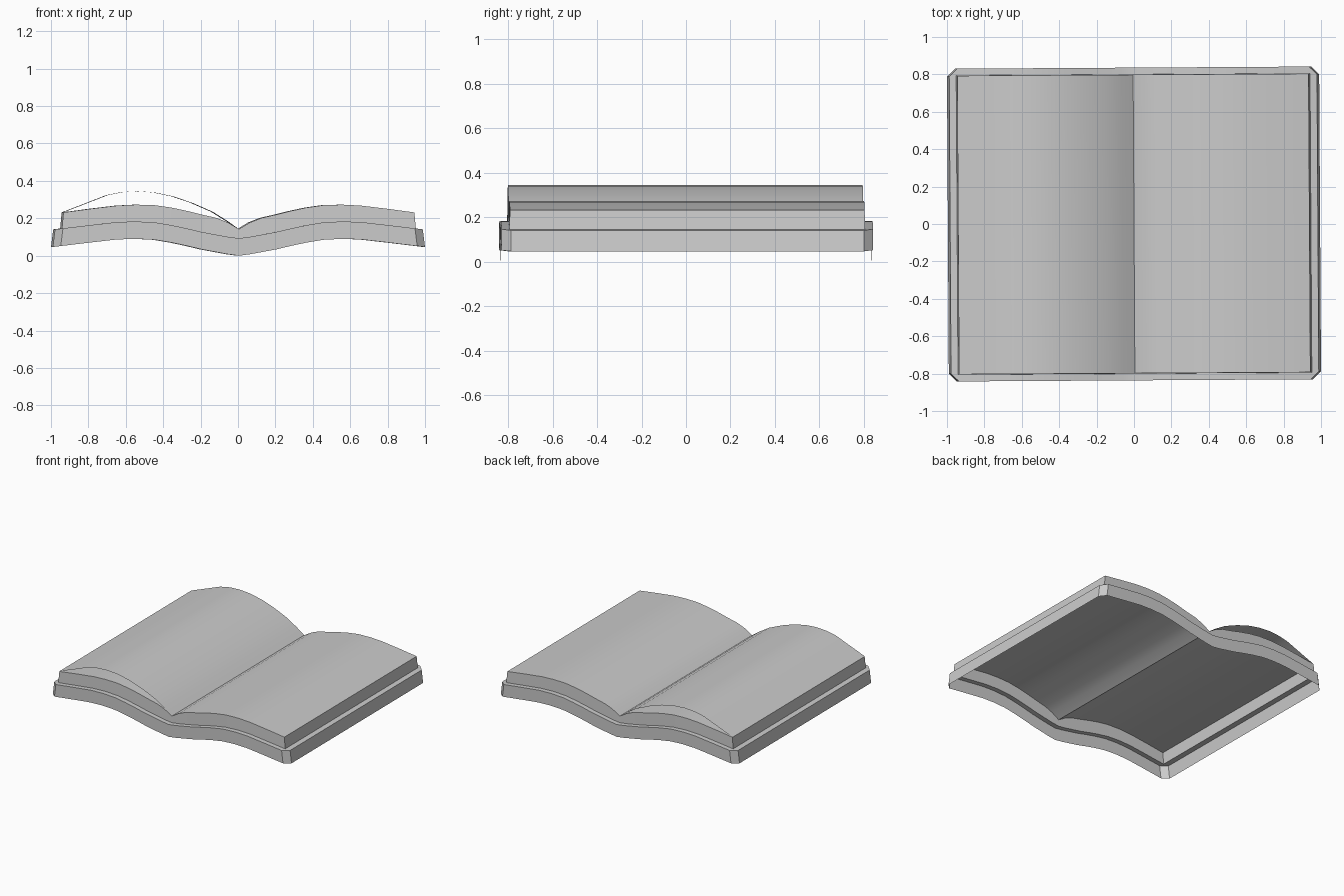
import bpy, bmesh, math

if "Cube" in bpy.data.objects:
    bpy.data.objects.remove(bpy.data.objects["Cube"])

TWIST = math.radians(0.35)   # the book lies very slightly turned

# half profiles (distance from spine, height)
COVER = [(0, .093), (.06, .101), (.12, .112), (.2, .127), (.28, .146), (.36, .163),
         (.45, .178), (.55, .183), (.65, .18), (.8, .163), (1, .139)]
PAGES = [(0, .142), (.06, .178), (.12, .202), (.2, .22), (.28, .24), (.36, .257),
         (.45, .27), (.55, .273), (.65, .268), (.8, .25), (1, .223)]
CURL = [(0, .142), (-.06, .185), (-.14, .235), (-.25, .283), (-.35, .317), (-.45, .338),
        (-.54, .345), (-.62, .34), (-.7, .324), (-.8, .285), (-.94, .231)]


def height(profile, x):
    x = abs(x)
    for (x0, z0), (x1, z1) in zip(profile, profile[1:]):
        if x <= x1 or x1 == profile[-1][0]:
            return z0 + (z1 - z0) * (x - x0) / (x1 - x0)


def ring(bm, profile, hx, hy, cut=0.0, drop=0.0):
    """Counter-clockwise outline that follows the wave, with cut corners."""
    half = [p[0] for p in COVER[:-1]] + [hx - cut]
    xs = [-x for x in reversed(half[1:])] + half
    pts = [(x, -hy) for x in xs] + [(hx, -hy + cut), (hx, hy - cut)]
    pts += [(x, hy) for x in reversed(xs)] + [(-hx, hy - cut), (-hx, -hy + cut)]
    return [bm.verts.new((x, y, height(profile, x) - drop)) for x, y in pts], len(xs)


def bridge(bm, upper, lower):
    n = len(upper)
    for i in range(n):
        j = (i + 1) % n
        bm.faces.new((upper[i], lower[i], lower[j], upper[j]))


def finish(name, bm):
    bmesh.ops.remove_doubles(bm, verts=bm.verts, dist=1e-5)
    me = bpy.data.meshes.new(name)
    bm.to_mesh(me)
    bm.free()
    ob = bpy.data.objects.new(name, me)
    bpy.context.collection.objects.link(ob)
    ob.rotation_euler.z = TWIST
    bpy.ops.object.select_all(action='DESELECT')
    ob.select_set(True)
    bpy.context.view_layer.objects.active = ob
    bpy.ops.object.shade_smooth_by_angle(angle=math.radians(30))
    return ob


# cover: open-bottomed wavy rim with a ledge running up to the pages
bm = bmesh.new()
bottom, _ = ring(bm, COVER, .995, .836, .042, .093)
top, _ = ring(bm, COVER, .983, .836, .042)
inner, _ = ring(bm, COVER, .946, .8)
bridge(bm, top, bottom)
bridge(bm, inner, top)
finish("cover", bm)

# page block: walls and the two bowed page surfaces
bm = bmesh.new()
base, _ = ring(bm, COVER, .946, .8)
rim, n = ring(bm, PAGES, .938, .798)
bridge(bm, rim, base)
front, back = rim[:n], rim[n + 2:2 * n + 2][::-1]
for i in range(n - 1):
    bm.faces.new((front[i], front[i + 1], back[i + 1], back[i]))
finish("page_block", bm)

# single loose page arching over the left half
bm = bmesh.new()
rows = [[bm.verts.new((x, y, z)) for y in (-.798, .798)] for x, z in CURL]
for a, b in zip(rows, rows[1:]):
    bm.faces.new((a[0], a[1], b[1], b[0]))
bmesh.ops.recalc_face_normals(bm, faces=bm.faces)
bm.normal_update()
if sum(f.normal.z for f in bm.faces) < 0:
    bmesh.ops.reverse_faces(bm, faces=bm.faces)
finish("curled_page", bm)
